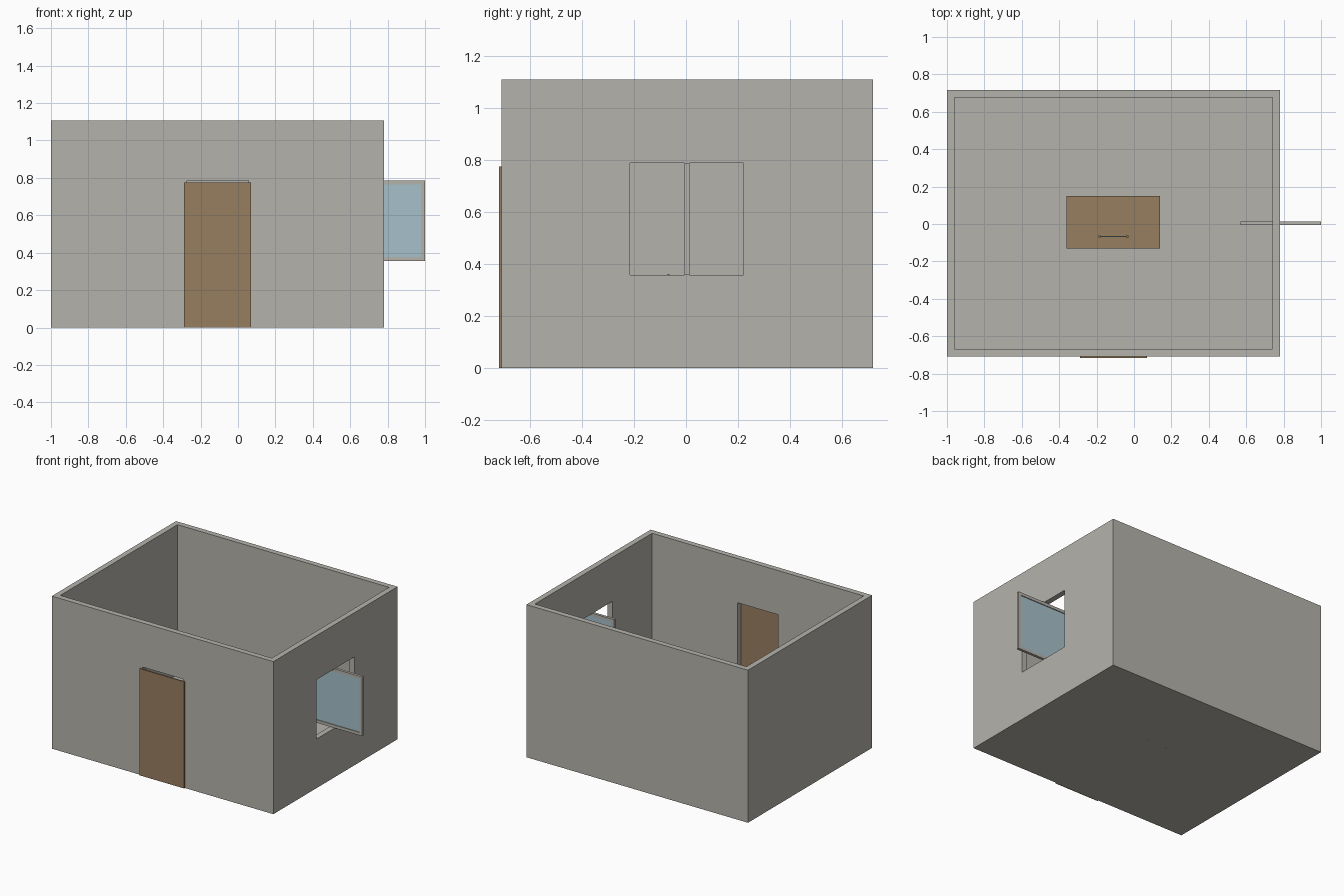
import bpy

cube = bpy.data.objects.get("Cube")
if cube:
    bpy.data.objects.remove(cube, do_unlink=True)


def material(name, color):
    m = bpy.data.materials.new(name)
    m.use_nodes = True
    m.diffuse_color = (*color, 1)
    m.node_tree.nodes["Principled BSDF"].inputs["Base Color"].default_value = (*color, 1)
    return m


PLASTER = material("warm_grey_plaster", (0.46, 0.45, 0.41))
WOOD = material("brown_wood", (0.31, 0.21, 0.115))
GLASS = material("pale_blue_glass", (0.39, 0.53, 0.60))


def box(name, x, y, z, mat):
    """Box spanning the given (low, high) ranges."""
    bpy.ops.mesh.primitive_cube_add(size=1)
    ob = bpy.context.object
    ob.name = name
    spans = (x, y, z)
    ob.location = [(a + b) / 2 for a, b in spans]
    ob.scale = [b - a for a, b in spans]
    bpy.ops.object.transform_apply(location=True, rotation=True, scale=True)
    ob.data.materials.append(mat)
    return ob


def cut(target, x, y, z):
    """Cut a box-shaped opening out of the target."""
    cutter = box("cutter", x, y, z, PLASTER)
    cutter.hide_render = True
    mod = target.modifiers.new("opening", 'BOOLEAN')
    mod.operation = 'DIFFERENCE'
    mod.solver = 'EXACT'
    mod.object = cutter
    bpy.context.view_layer.objects.active = target
    bpy.ops.object.modifier_apply(modifier=mod.name)
    bpy.data.objects.remove(cutter, do_unlink=True)


# Open-topped room with a doorway and a window opening
WALL, FLOOR = 0.04, 0.02
X0, X1, Y0, Y1, TOP = -1.0, 0.78, -0.708, 0.717, 1.108
WIN_Z = (0.357, 0.787)
room = box("room_shell", (X0, X1), (Y0, Y1), (0, TOP), PLASTER)
cut(room, (X0 + WALL, X1 - WALL), (Y0 + WALL, Y1 - WALL), (FLOOR, TOP + 0.1))
cut(room, (-0.273, 0.055), (Y0 - 0.1, Y0 + WALL + 0.02), (FLOOR, 0.787))
cut(room, (X1 - WALL - 0.02, X1 + 0.1), (-0.215, 0.22), WIN_Z)

# Door slab over the doorway
box("door", (-0.29, 0.07), (-0.717, Y0), (0, 0.775), WOOD)

# Pivoting window, turned open
WX, WY, RAIL = (0.57, 1.0), (-0.005, 0.014), 0.021
sash = box("window_frame", WX, WY, WIN_Z, PLASTER)
inner_x = (WX[0] + RAIL, WX[1] - RAIL)
inner_z = (WIN_Z[0] + RAIL, WIN_Z[1] - RAIL)
cut(sash, inner_x, (-0.1, 0.1), inner_z)
box("window_glass", inner_x, (0.001, 0.008), inner_z, GLASS)

# Table
TX, TY, TABLE_TOP = (-0.36, 0.14), (-0.13, 0.15), 0.29
box("table_top", TX, TY, (TABLE_TOP - 0.02, TABLE_TOP), WOOD)
for x in (TX[0] + 0.01, TX[1] - 0.03):
    for y in (TY[0] + 0.01, TY[1] - 0.03):
        box("table_leg", (x, x + 0.02), (y, y + 0.02), (FLOOR, TABLE_TOP - 0.02), WOOD)

# Chair pushed into the table, its back rising above the top
CX, CY, SEAT, LEG = (-0.19, -0.03), (-0.073, 0.11), 0.18, 0.012
for x in (CX[0], CX[1] - LEG):
    box("chair_back_post", (x, x + LEG), (CY[0], CY[0] + LEG), (0, 0.36), WOOD)
    box("chair_front_leg", (x, x + LEG), (CY[1] - LEG, CY[1]), (0, SEAT), WOOD)
box("chair_seat", CX, CY, (SEAT, SEAT + 0.015), WOOD)
box("chair_back_panel", (CX[0] + LEG, CX[1] - LEG), (-0.07, -0.064), (0.27, 0.35), GLASS)
